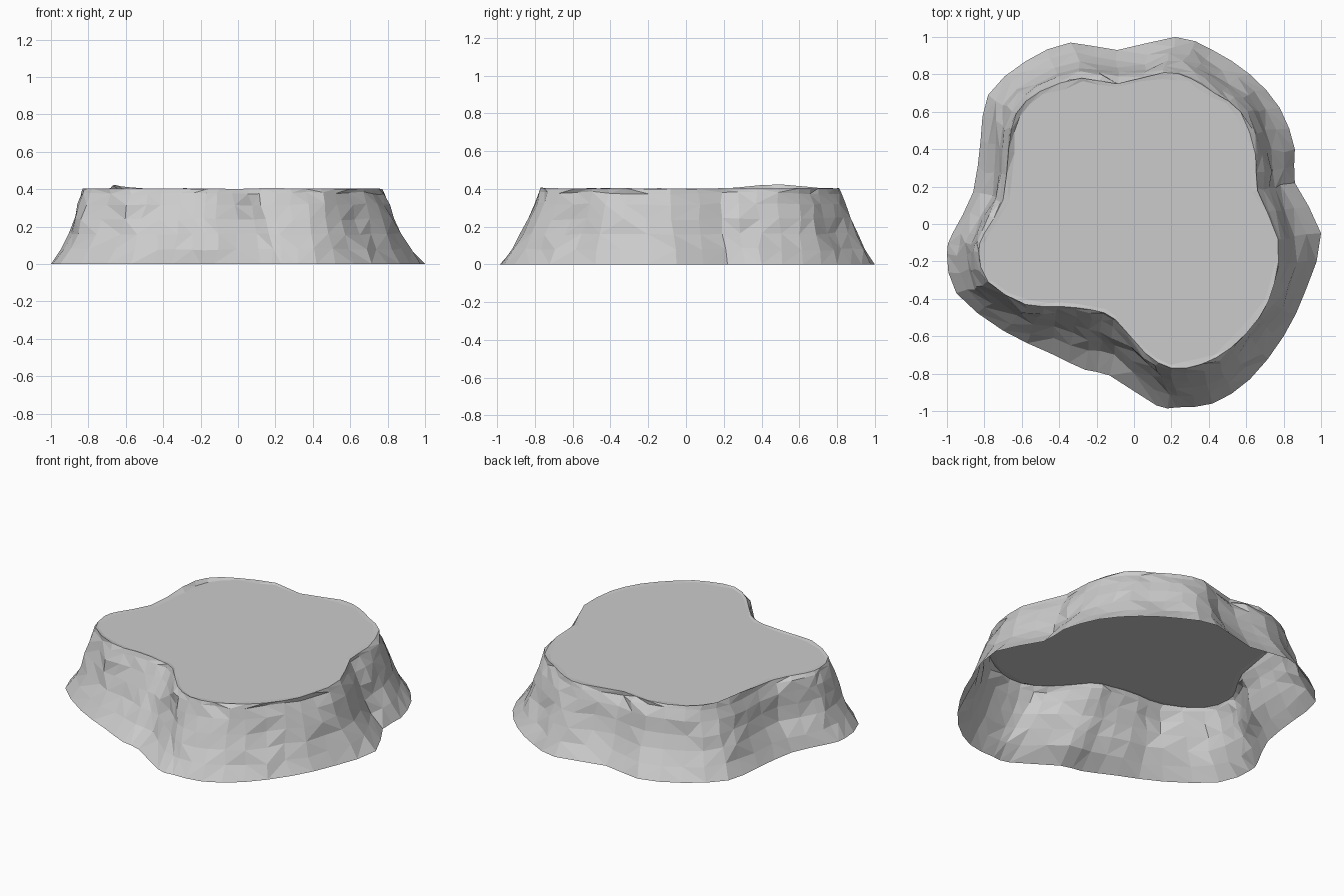
import bpy
import bmesh
import math
import random
from mathutils import Vector, noise

random.seed(4)
default_cube = bpy.data.objects.get("Cube")
if default_cube:
    bpy.data.objects.remove(default_cube, do_unlink=True)

TOP = 0.4
SAMPLES = 2

# Matching points, counter-clockwise: foot x, foot y, rim x, rim y
OUTLINE = [
    (1, -.05, .77, -.08), (.86, .22, .66, .18), (.86, .4, .65, .37),
    (.78, .62, .57, .6), (.62, .8, .43, .7), (.42, .93, .3, .78),
    (.22, 1, .16, .81), (-.09, .93, -.09, .75), (-.34, .97, -.28, .78),
    (-.58, .87, -.5, .71), (-.78, .69, -.63, .59), (-.82, .45, -.67, .4),
    (-.86, .17, -.7, .13), (-.97, -.05, -.8, -.05), (-1, -.16, -.83, -.15),
    (-.95, -.37, -.78, -.31), (-.7, -.57, -.58, -.43), (-.45, -.69, -.4, -.44),
    (-.26, -.78, -.22, -.46), (-.13, -.81, -.1, -.51), (.12, -.97, .06, -.69),
    (.23, -.98, .2, -.77), (.42, -.96, .36, -.75), (.62, -.83, .52, -.66),
    (.8, -.6, .67, -.5), (.92, -.35, .75, -.32),
]

# Wall profile: height, share of the way from foot to rim
PROFILE = [(0, 0), (.08, .3), (.16, .53), (.24, .69), (.32, .83), (.38, .95)]


def closed_spline(points, samples):
    """Smooth closed curve through the points."""
    points = [Vector(p) for p in points]
    count = len(points)
    curve = []
    for i in range(count):
        a, b, c, d = (points[(i + k) % count] for k in (-1, 0, 1, 2))
        for step in range(samples):
            t = step / samples
            curve.append(b + (c - a) * t / 2
                         + (a * 2 - b * 5 + c * 4 - d) * t * t / 2
                         + (b * 3 - a - c * 3 + d) * t ** 3 / 2)
    return curve


def rough(point, amount):
    """Push a point sideways by fractal noise plus a little scatter."""
    shift = noise.noise_vector(point * 5) * amount
    scatter = Vector((random.uniform(-1, 1), random.uniform(-1, 1), 0))
    shift.z *= 0.5
    return point + shift + scatter * amount * 0.35


def lip_height(point):
    """Uneven rim that swells at the back right corner."""
    swell = math.exp(-((point.x + .65) ** 2 + (point.y - .48) ** 2) / .03)
    return TOP + .003 + .02 * swell + .006 * noise.noise(point * 6)


def add_ring(bm, points):
    return [bm.verts.new(p) for p in points]


def bridge(bm, lower, upper):
    """Join two rings with irregularly split triangles."""
    count = len(lower)
    for i in range(count):
        j = (i + 1) % count
        a, b, c, d = lower[i], lower[j], upper[j], upper[i]
        if random.random() < 0.5:
            bm.faces.new((a, b, c))
            bm.faces.new((a, c, d))
        else:
            bm.faces.new((a, b, d))
            bm.faces.new((b, c, d))


def make_object(name, bm, material):
    mesh = bpy.data.meshes.new(name)
    bm.to_mesh(mesh)
    bm.free()
    mesh.materials.append(material)
    obj = bpy.data.objects.new(name, mesh)
    bpy.context.collection.objects.link(obj)
    return obj


stone = bpy.data.materials.new("grey stone")
stone.use_nodes = True
stone_colour = (0.6, 0.6, 0.6, 1)
stone.diffuse_color = stone_colour
stone.node_tree.nodes["Principled BSDF"].inputs["Base Color"].default_value = stone_colour

columns = closed_spline([Vector(row) for row in OUTLINE], SAMPLES)
foot = [Vector((c[0], c[1], 0)) for c in columns]
rim = [Vector((c[2], c[3], 0)) for c in columns]

# Sloping rock wall, open underneath
bm = bmesh.new()
rings = []
for height, share in PROFILE:
    ring = []
    for low, high in zip(foot, rim):
        point = low.lerp(high, share)
        point.z = height
        ring.append(rough(point, .028) if height else point)
    rings.append(add_ring(bm, ring))

# Uneven lip, then the inner edge where it meets the flat top
lip = []
inner = []
for point in rim:
    lip.append(Vector((point.x, point.y, lip_height(point))))
    edge = point * random.uniform(.95, .98)
    edge.z = TOP
    inner.append(edge)
rings.append(add_ring(bm, lip))
rings.append(add_ring(bm, inner))
for lower, upper in zip(rings, rings[1:]):
    bridge(bm, lower, upper)
make_object("rock_wall", bm, stone)

# Flat top
bm = bmesh.new()
bm.faces.new(add_ring(bm, inner))
make_object("flat_top", bm, stone)
